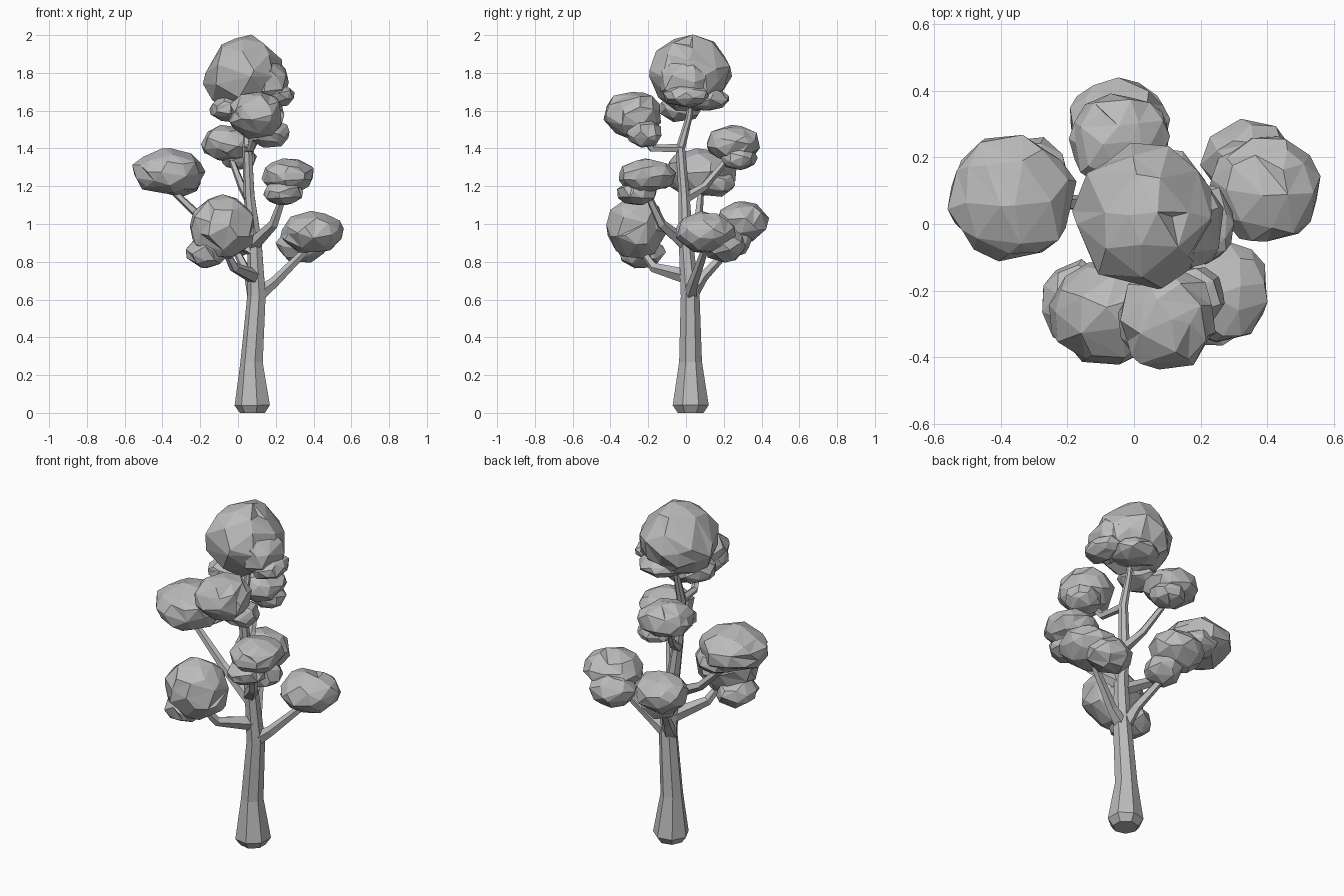
import bpy, bmesh, math, random
from mathutils import Vector, noise

random.seed(4)
cube = bpy.data.objects.get("Cube")
if cube:
    bpy.data.objects.remove(cube, do_unlink=True)

grey = bpy.data.materials.new("plain_grey")
grey.use_nodes = True
colour = (0.5, 0.5, 0.5, 1)
grey.diffuse_color = colour
bsdf = next(n for n in grey.node_tree.nodes if n.type == 'BSDF_PRINCIPLED')
bsdf.inputs["Base Color"].default_value = colour


def finish(bm, name):
    """Turn a bmesh into a flat-shaded grey object."""
    bmesh.ops.recalc_face_normals(bm, faces=bm.faces)
    mesh = bpy.data.meshes.new(name)
    bm.to_mesh(mesh)
    bm.free()
    mesh.materials.append(grey)
    obj = bpy.data.objects.new(name, mesh)
    bpy.context.collection.objects.link(obj)
    return obj


def limb(name, points, sides):
    """Loft a tapered tube through (x, y, z, radius) points."""
    bm = bmesh.new()
    centres = [Vector(p[:3]) for p in points]
    rings = []
    for i, p in enumerate(points):
        along = centres[min(i + 1, len(points) - 1)] - centres[max(i - 1, 0)]
        side = along.cross(Vector((0, 1, 0.3))).normalized()
        other = along.cross(side).normalized()
        ring = []
        for k in range(sides):
            a = math.tau * k / sides
            offset = side * math.cos(a) + other * math.sin(a)
            ring.append(bm.verts.new(centres[i] + offset * p[3]))
        rings.append(ring)
    for low, high in zip(rings, rings[1:]):
        for k in range(sides):
            n = (k + 1) % sides
            bm.faces.new((low[k], low[n], high[n], high[k]))
    bm.faces.new(rings[0])
    bm.faces.new(rings[-1])
    return finish(bm, name)


def clump(name, centre, size, detail=0.27, taper=0.0):
    """Craggy faceted leaf ball with uneven triangles, fitted to its size."""
    bm = bmesh.new()
    bmesh.ops.create_icosphere(bm, subdivisions=3, radius=1)
    seed = Vector([random.uniform(-50, 50) for _ in range(3)])
    for v in bm.verts:
        d = v.co.normalized()
        crag = 0.1 * noise.noise(d * 2 + seed) - 0.2 * abs(noise.noise(d * 4 - seed))
        v.co = d * (1 + crag)
        v.co.x *= 1 - taper * d.z
    for axis in range(3):
        low = min(v.co[axis] for v in bm.verts)
        high = max(v.co[axis] for v in bm.verts)
        for v in bm.verts:
            unit = 2 * (v.co[axis] - low) / (high - low) - 1
            v.co[axis] = centre[axis] + size[axis] * unit
    obj = finish(bm, name)
    mod = obj.modifiers.new("facets", 'DECIMATE')
    mod.ratio = detail


# Trunk with flared foot and bent tip
TRUNK_SIDES = 7
trunk = limb("trunk", [
    (0.08, 0.025, 0.0, 0.07), (0.08, 0.025, 0.04, 0.098),
    (0.075, 0.024, 0.27, 0.062), (0.1, 0.022, 0.62, 0.051),
    (0.09, 0.0, 0.9, 0.039), (0.06, -0.01, 1.15, 0.03),
    (0.05, -0.03, 1.4, 0.026), (0.05, 0.015, 1.56, 0.018),
    (0.05, 0.03, 1.66, 0.014)], TRUNK_SIDES)
# Level the foot on the ground
for v in trunk.data.vertices[:TRUNK_SIDES]:
    v.co.z = 0

# Branches
branches = {
    "left_low": [(0.1, 0.02, 0.62, 0.042), (0.19, 0.04, 0.69, 0.029), (0.36, 0.1, 0.86, 0.02)],
    "back_low": [(0.09, 0.02, 0.62, 0.042), (0.06, 0.09, 0.72, 0.028), (-0.03, 0.26, 0.9, 0.018)],
    "front_low": [(0.09, 0.01, 0.72, 0.042), (-0.02, -0.17, 0.77, 0.027), (-0.07, -0.24, 0.87, 0.018)],
    "left_mid": [(0.08, 0.0, 0.89, 0.04), (0.19, -0.13, 1.0, 0.027), (0.25, -0.21, 1.17, 0.017)],
    "right_mid": [(0.08, 0.0, 0.86, 0.036), (-0.14, 0.06, 0.98, 0.025), (-0.37, 0.08, 1.2, 0.017)],
    "back_high": [(0.06, -0.01, 1.13, 0.03), (0.02, 0.1, 1.2, 0.022), (-0.05, 0.25, 1.38, 0.015)],
    "front_high": [(0.05, -0.02, 1.4, 0.025), (0.07, -0.18, 1.4, 0.021), (0.1, -0.27, 1.51, 0.016)],
}
for key, path in branches.items():
    limb(key + "_branch", path, 5)

# Crown, narrowing towards the top
clump("crown_leaves", (0.03, 0.027, 1.8), (0.21, 0.215, 0.2), taper=0.16)

# Large leaf clumps at the branch ends
clumps = {
    "right_mid": ((-0.37, 0.082, 1.275), (0.19, 0.188, 0.125)),
    "left_low": ((0.393, 0.105, 0.955), (0.165, 0.157, 0.11)),
    "back_low": ((-0.045, 0.3, 1.01), (0.15, 0.14, 0.112)),
    "front_low": ((-0.085, -0.265, 0.985), (0.17, 0.158, 0.17)),
    "left_mid": ((0.265, -0.205, 1.255), (0.138, 0.15, 0.09)),
    "back_high": ((-0.045, 0.25, 1.425), (0.15, 0.142, 0.1)),
    "front_high": ((0.1, -0.285, 1.575), (0.146, 0.153, 0.124)),
}
for key, (centre, size) in clumps.items():
    clump(key + "_leaves", centre, size)

# Small lobes tucked beside and below the clumps
lobes = {
    "crown_side": ((0.17, 0.0, 1.75), (0.1, 0.14, 0.13)),
    "crown_edge": ((0.21, 0.0, 1.68), (0.09, 0.12, 0.06)),
    "crown_under": ((-0.05, -0.03, 1.61), (0.1, 0.11, 0.07)),
    "crown_back": ((0.08, 0.1, 1.66), (0.13, 0.128, 0.06)),
    "right_mid": ((-0.31, 0.14, 1.215), (0.11, 0.12, 0.07)),
    "left_low": ((0.34, 0.2, 0.89), (0.14, 0.112, 0.095)),
    "back_low": ((0.0, 0.24, 0.91), (0.1, 0.11, 0.085)),
    "front_low": ((-0.17, -0.235, 0.845), (0.11, 0.125, 0.08)),
    "left_mid": ((0.24, -0.26, 1.165), (0.105, 0.105, 0.065)),
    "back_high": ((0.0, 0.28, 1.35), (0.1, 0.1, 0.065)),
    "front_high": ((0.17, -0.225, 1.48), (0.1, 0.095, 0.075)),
}
for key, (centre, size) in lobes.items():
    clump(key + "_lobe", centre, size, 0.18)
